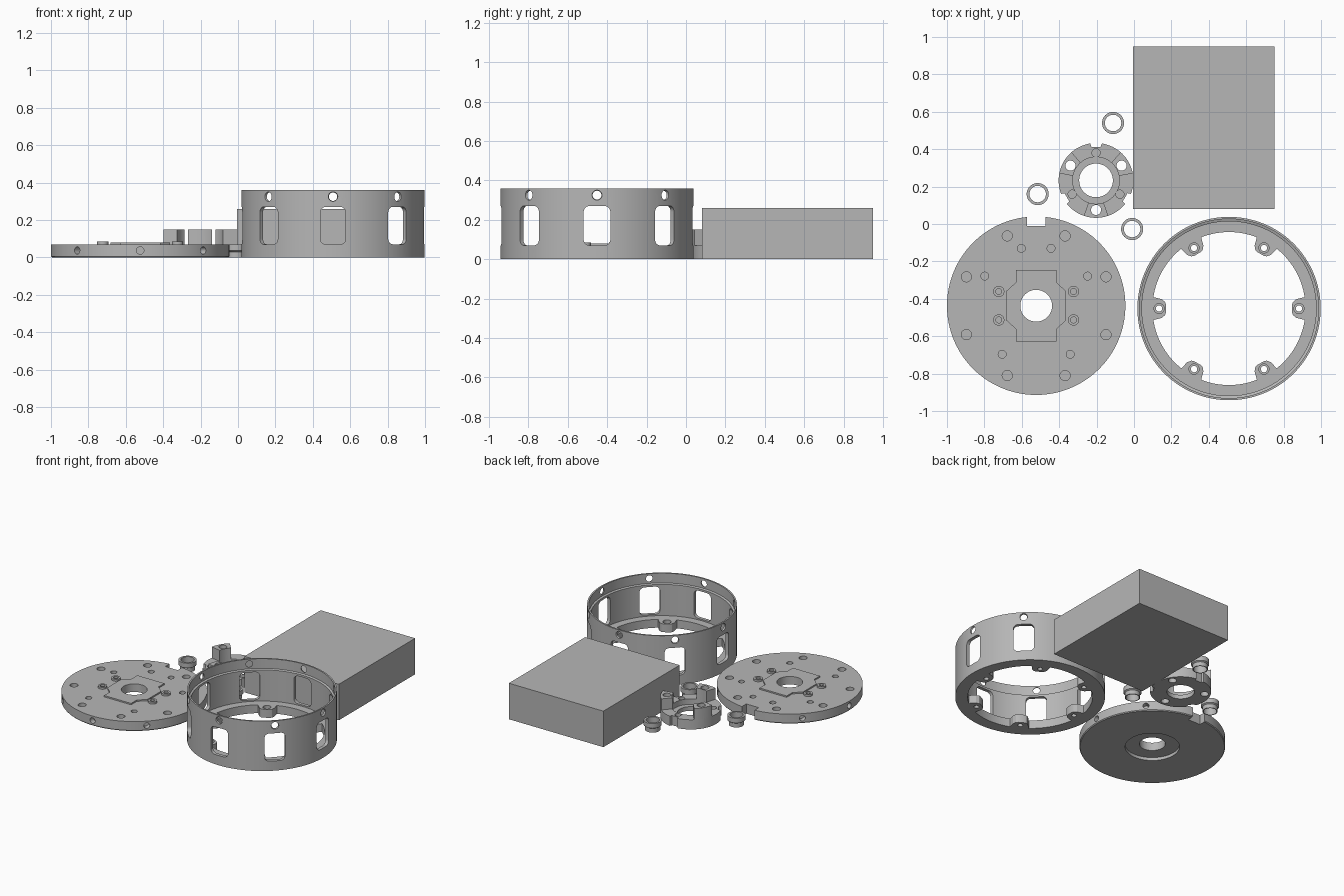
import bpy, bmesh, math
from mathutils import Matrix

if "Cube" in bpy.data.objects:
    bpy.data.objects.remove(bpy.data.objects["Cube"])

grey = bpy.data.materials.new("plain grey")
grey.diffuse_color = (0.47, 0.47, 0.47, 1)
grey.use_nodes = True
grey.node_tree.nodes["Principled BSDF"].inputs["Base Color"].default_value = grey.diffuse_color
T = lambda x, y, z: Matrix.Translation((x, y, z))
Rz = lambda deg: Matrix.Rotation(math.radians(deg), 4, 'Z')
RADIAL = Matrix.Rotation(math.radians(90), 4, 'Y')   # local z points outwards


def around(angles, r, z=0.0, turn=Matrix()):
    return [Rz(a) @ T(r, 0, z) @ turn for a in angles]


def lathe(profile, n=128):
    """Closed (radius, z) loop swept around z."""
    bm = bmesh.new()
    rings = [[bm.verts.new((r * math.cos(2 * math.pi * i / n), r * math.sin(2 * math.pi * i / n), z))
              for r, z in profile] for i in range(n)]
    k = len(profile)
    for i in range(n):
        a, b = rings[i], rings[(i + 1) % n]
        for j in range(k):
            bm.faces.new((a[j], b[j], b[(j + 1) % k], a[(j + 1) % k]))
    return bm


def prism(pts, z0, z1):
    bm = bmesh.new()
    lo = [bm.verts.new((x, y, z0)) for x, y in pts]
    hi = [bm.verts.new((x, y, z1)) for x, y in pts]
    bm.faces.new(lo)
    bm.faces.new(hi)
    for i in range(len(pts)):
        j = (i + 1) % len(pts)
        bm.faces.new((lo[i], lo[j], hi[j], hi[i]))
    return bm


def plug(r0, z0, z1, r1=None, n=32):
    bm = bmesh.new()
    bmesh.ops.create_cone(bm, cap_ends=True, segments=n, radius1=r0,
                          radius2=r0 if r1 is None else r1, depth=z1 - z0,
                          matrix=T(0, 0, (z0 + z1) / 2))
    return bm


def rounded_rect(hx, hy, r, n=6):
    pts = []
    for q, (sx, sy) in enumerate(((1, 1), (-1, 1), (-1, -1), (1, -1))):
        for i in range(n + 1):
            a = math.pi / 2 * (q + i / n)
            pts.append((sx * (hx - r) + r * math.cos(a), sy * (hy - r) + r * math.sin(a)))
    return pts


def make(name, bm, mats=None):
    """Object from a bmesh, repeated once per matrix."""
    bmesh.ops.recalc_face_normals(bm, faces=bm.faces)
    src = bpy.data.meshes.new(name)
    bm.to_mesh(src)
    bm.free()
    if mats:
        out = bmesh.new()
        for m in mats:
            part = src.copy()
            part.transform(m)
            out.from_mesh(part)
        out.to_mesh(src)
        out.free()
    src.materials.append(grey)
    ob = bpy.data.objects.new(name, src)
    bpy.context.collection.objects.link(ob)
    return ob


def combine(ob, bm, mats=None, op='DIFFERENCE'):
    """Cut or join repeated shapes, then remove the helper."""
    tool = make("tool", bm, mats)
    mod = ob.modifiers.new("bool", 'BOOLEAN')
    mod.operation, mod.object, mod.solver = op, tool, 'EXACT'
    bpy.context.view_layer.update()
    ev = ob.evaluated_get(bpy.context.evaluated_depsgraph_get())
    mesh = bpy.data.meshes.new_from_object(ev)
    ob.modifiers.clear()
    ob.data = mesh
    bpy.data.objects.remove(tool)


EIGHT = [45 * i for i in range(8)]
SIX = [60 * i for i in range(6)]

# Storage block
block = make("block", prism([(-0.005, 0.08), (0.75, 0.08), (0.75, 0.95), (-0.005, 0.95)], 0, 0.26))

# Ring housing: wall with top lip and bottom flange
ring = make("ring_housing", lathe([(0.49, 0), (0.49, 0.36), (0.479, 0.36), (0.479, 0.29),
                                   (0.466, 0.285), (0.466, 0.06), (0.409, 0.06), (0.409, 0)]))
# Inward screw lugs
lug = [(0.43, -0.075), (0.40, -0.06), (0.36, -0.05), (0.342, -0.035), (0.337, -0.02),
       (0.337, 0.02), (0.342, 0.035), (0.36, 0.05), (0.40, 0.06), (0.43, 0.075)]
combine(ring, prism(lug, 0.0, 0.06), around(SIX, 0), 'UNION')
combine(ring, plug(0.017, -0.1, 0.1), around(SIX, 0.374))
combine(ring, plug(0.027, 0.035, 0.1), around(SIX, 0.374))
# Windows and countersunk side holes
combine(ring, prism(rounded_rect(0.1, 0.068, 0.03), -0.05, 0.05),
        around(EIGHT, 0.48, 0.17, RADIAL))
combine(ring, plug(0.013, -0.03, 0.03, 0.03), around(EIGHT, 0.475, 0.325, RADIAL))
ring.location = (0.508, -0.452, 0)

# Round cover plate with a recess underneath
plate = make("cover_plate", lathe([(0.472, 0), (0.477, 0.006), (0.477, 0.07), (0.085, 0.07),
                                   (0.085, 0.022), (0.178, 0.022), (0.178, 0)]))
# Raised centre pad and screw bosses
quarter = [(0.108, 0.19), (0.108, 0.125), (0.16, 0.078)]
pad = quarter + [(x, -y) for x, y in quarter[::-1]]
pad += [(-x, y) for x, y in pad[::-1]]
combine(plate, prism(pad, 0.06, 0.08), None, 'UNION')
bosses = [T(sx * 0.2, sy * 0.076, 0) for sx in (-1, 1) for sy in (-1, 1)]
combine(plate, plug(0.03, 0.06, 0.084, n=24), bosses, 'UNION')
combine(plate, plug(0.016, 0.04, 0.1, n=24), bosses)
combine(plate, plug(0.085, -0.1, 0.2, n=64))
# Blind holes on top, holes in the edge and the cable notch
combine(plate, plug(0.027, 0.02, 0.1), around([a + 22.5 for a in EIGHT], 0.404))
combine(plate, plug(0.021, 0.02, 0.1), around([75.5, 104.5, 30, 150, 235, 305], 0.317))
combine(plate, plug(0.02, -0.04, 0.04), around([a for a in EIGHT if a != 90], 0.477, 0.037, RADIAL))
combine(plate, prism([(-0.05, 0.425), (0.05, 0.425), (0.05, 0.6), (-0.05, 0.6)], -0.1, 0.2))
plate.location = (-0.523, -0.437, 0)

# Hub with stepped bore
hub = make("hub", lathe([(0.2, 0), (0.2, 0.07), (0.125, 0.07), (0.125, 0.03), (0.09, 0.03), (0.09, 0)], 96))
# Three upright posts with through holes
arc = [math.radians(-19 + 38 * i / 10) for i in range(11)]
post = [(0.2 * math.cos(a), 0.2 * math.sin(a)) for a in arc]
post += [(0.125 * math.cos(a), 0.125 * math.sin(a)) for a in arc[::-1]]
combine(hub, prism(post, 0.03, 0.15), around([30, 150, 270], 0), 'UNION')
combine(hub, plug(0.027, -0.1, 0.3), around([30, 150, 270], 0.158))
# Blind holes and rim notches between the posts
combine(hub, plug(0.022, 0.03, 0.1), around([90, 210, 330], 0.147))
combine(hub, prism([(0.18, -0.025), (0.25, -0.05), (0.25, 0.05), (0.18, 0.025)], -0.1, 0.3),
        around([90, 210, 330], 0))
hub.location = (-0.203, 0.233, 0)

# Three stepped spacer bushings
for i, (x, y) in enumerate([(-0.112, 0.54), (-0.515, 0.16), (-0.01, -0.027)]):
    bush = make(f"bushing_{i + 1}", lathe([(0.05, 0), (0.05, 0.03), (0.059, 0.036), (0.059, 0.07),
                                           (0.044, 0.07), (0.044, 0)], 48))
    bush.location = (x, y, 0)

# Smooth round walls, keep edges crisp
for ob in bpy.context.scene.objects:
    ob.select_set(True)
bpy.context.view_layer.objects.active = ring
bpy.ops.object.shade_smooth_by_angle(angle=math.radians(25))
